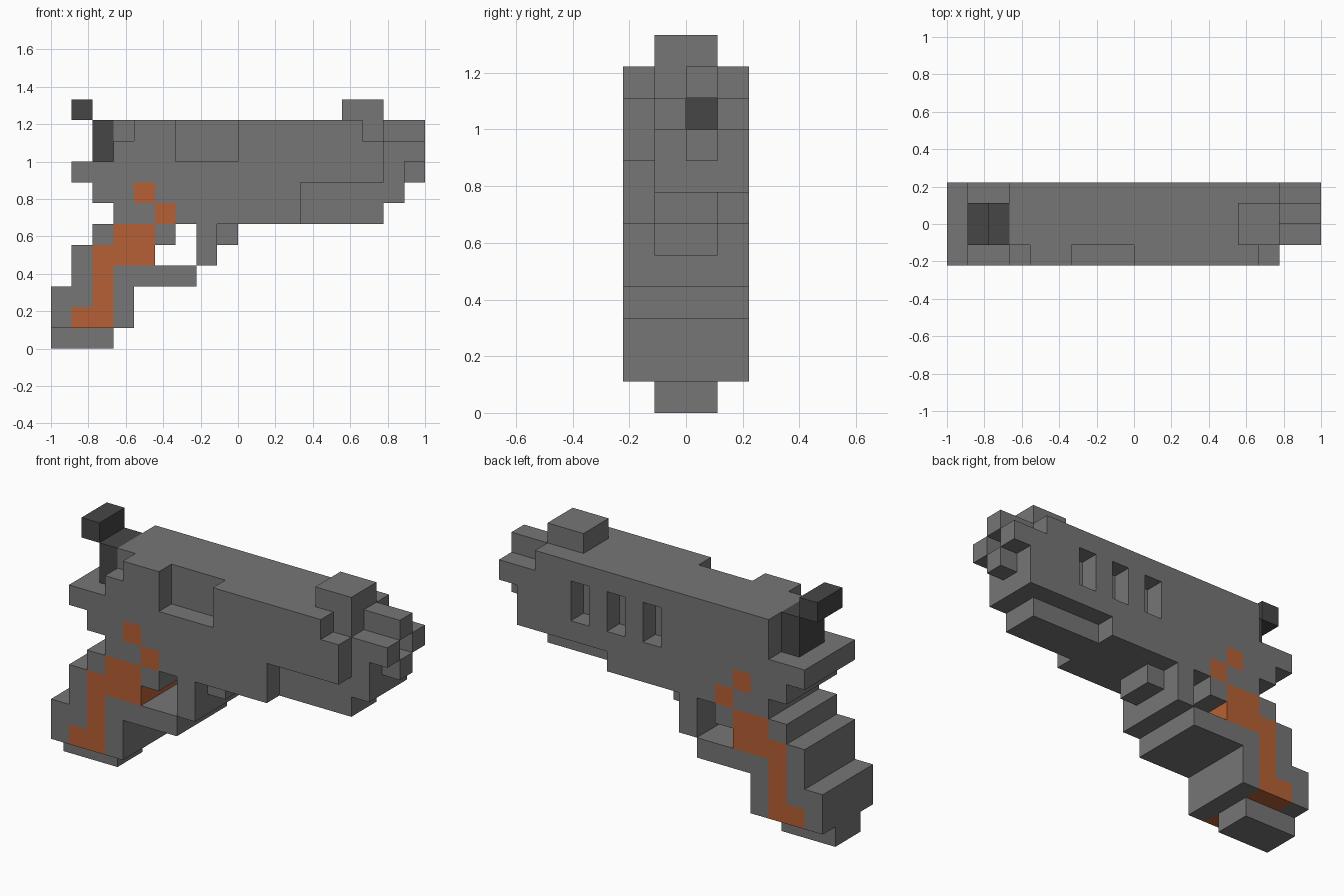
import bpy
import bmesh
from mathutils import Vector

if "Cube" in bpy.data.objects:
    bpy.data.objects.remove(bpy.data.objects["Cube"], do_unlink=True)

U = 1 / 9                       # edge length of one block
ORIGIN = Vector((-1, -2 * U, 0))


def material(name, rgb):
    m = bpy.data.materials.new(name)
    m.use_nodes = True
    m.diffuse_color = (*rgb, 1)
    m.node_tree.nodes["Principled BSDF"].inputs["Base Color"].default_value = (*rgb, 1)
    return m


MATS = [material("mid_grey", (0.18, 0.18, 0.18)),
        material("dark_grey", (0.061, 0.061, 0.061)),
        material("burnt_orange", (0.47, 0.118, 0.035))]
GREY, DARK, ORANGE = range(3)
cells = {}                      # block position -> [part name, colour]


def block(x, y, z):
    """All block positions in inclusive ranges along each axis."""
    return [(i, j, k) for i in range(x[0], x[1] + 1)
            for j in range(y[0], y[1] + 1) for k in range(z[0], z[1] + 1)]


def add(part, x, y, z, colour=GREY):
    for c in block(x, y, z):
        cells[c] = [part, colour]


def carve(x, y, z):
    for c in block(x, y, z):
        cells.pop(c, None)


def paint(x, z, colour):
    for c in block(x, FULL, z):
        cells[c][1] = colour


FULL, MID = (0, 3), (1, 2)

# Grip, stepping back towards its base, with the magazine below
add("magazine", (0, 2), MID, (0, 0))
add("grip", (0, 3), FULL, (1, 2))
add("grip", (1, 3), FULL, (3, 3))
add("grip", (1, 4), FULL, (4, 4))
add("grip", (2, 5), FULL, (5, 5))

# Trigger guard, open in the middle
add("trigger_guard", (4, 6), FULL, (3, 3))
add("trigger_guard", (7, 7), FULL, (4, 5))
add("trigger_guard", (8, 8), MID, (5, 5))

# Frame and the narrower rail under the barrel
add("frame", (3, 11), FULL, (6, 6))
add("frame", (2, 11), FULL, (7, 7))
add("frame", (1, 2), FULL, (8, 8))
add("front_rail", (12, 15), MID, (6, 6))
add("front_rail", (12, 16), (1, 3), (7, 7))

# Slide with ejection port, corner notches and side slots
add("slide", (3, 15), FULL, (8, 10))
carve((6, 8), (0, 0), (9, 10))
for i in (3, 15):
    carve((i, i), (0, 0), (10, 10))
for i in (9, 11, 13):
    carve((i, i), (3, 3), (8, 9))

# Muzzle ring around a dark bore
add("muzzle", (16, 16), (1, 3), (8, 8))
add("muzzle", (17, 17), (2, 2), (8, 8))
for j in (1, 3):
    add("muzzle", (16, 17), (j, j), (9, 9))
add("muzzle", (16, 17), (2, 2), (10, 10))
add("bore", (15, 15), (2, 2), (9, 9), DARK)

# Sight and hammer
add("front_sight", (14, 15), MID, (11, 11))
add("hammer", (2, 2), MID, (9, 10), DARK)
add("hammer", (1, 1), MID, (11, 11), DARK)

# Orange inlay on the grip and frame
for x, z in (((1, 2), (1, 1)), ((2, 2), (2, 3)), ((2, 4), (4, 4)),
             ((3, 4), (5, 5)), ((5, 5), (6, 6)), ((4, 4), (7, 7))):
    paint(x, z, ORANGE)


def build(part):
    """Mesh the exposed faces of one part."""
    bm = bmesh.new()
    for c, (name, colour) in cells.items():
        if name != part:
            continue
        for axis in range(3):
            for sign in (-1, 1):
                n = Vector((0, 0, 0))
                n[axis] = sign
                if tuple(int(a + b) for a, b in zip(c, n)) in cells:
                    continue
                a, b = Vector((0, 0, 0)), Vector((0, 0, 0))
                a[(axis + 1) % 3] = 0.5
                b[(axis + 2) % 3] = 0.5 * sign
                mid = Vector(c) + Vector((0.5, 0.5, 0.5)) + n / 2
                corners = (mid - a - b, mid + a - b, mid + a + b, mid - a + b)
                f = bm.faces.new([bm.verts.new(ORIGIN + p * U) for p in corners])
                f.material_index = colour
    bmesh.ops.remove_doubles(bm, verts=bm.verts, dist=1e-4)
    me = bpy.data.meshes.new(part)
    bm.to_mesh(me)
    bm.free()
    for m in MATS:
        me.materials.append(m)
    bpy.context.collection.objects.link(bpy.data.objects.new(part, me))


for part in dict.fromkeys(name for name, _ in cells.values()):
    build(part)
